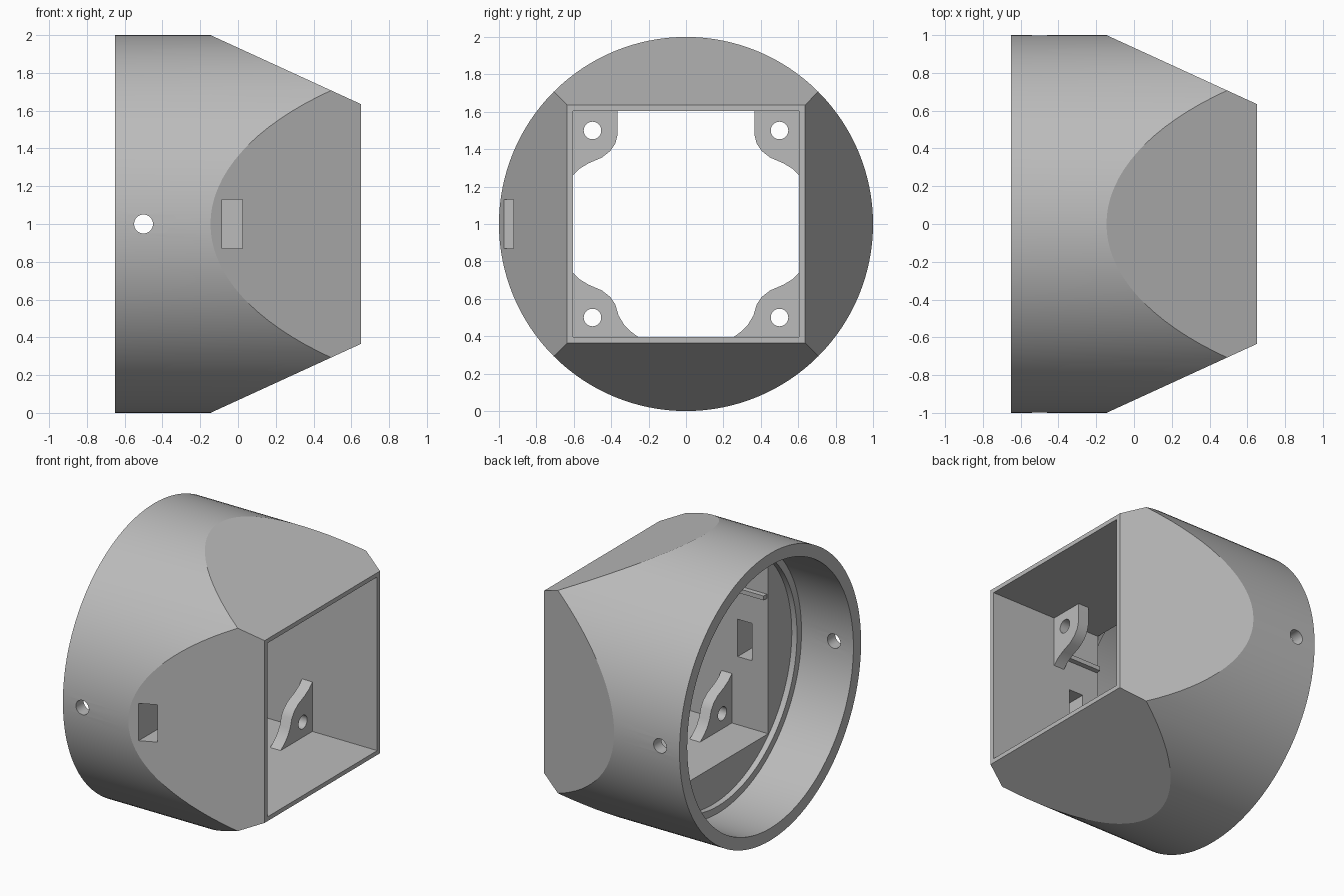
import bpy, bmesh, math
from mathutils import Vector

if "Cube" in bpy.data.objects:
    bpy.data.objects.remove(bpy.data.objects["Cube"])

grey = bpy.data.materials.new("plain_grey")
grey.use_nodes = True
grey.diffuse_color = (0.5, 0.5, 0.5, 1)
grey.node_tree.nodes["Principled BSDF"].inputs["Base Color"].default_value = (0.5, 0.5, 0.5, 1)
AXIS = Vector((0, 0, 1))  # the housing axis runs along x at this height


def circle(r, n=128, a=0.0, b=0.0):
    return [(a + r * math.cos(2 * math.pi * i / n), b + r * math.sin(2 * math.pi * i / n))
            for i in range(n)]


def rect(a0, a1, b0, b1):
    return [(a0, b0), (a1, b0), (a1, b1), (a0, b1)]


def prism(name, profile, start, end, axis="x", taper=1.0):
    """Extrude a closed profile along x (profile in y, z) or along y (profile in x, z)."""
    bm = bmesh.new()
    rings = []
    for pos, k in ((start, 1.0), (end, taper)):
        rings.append([bm.verts.new(AXIS + Vector((pos, a * k, b * k) if axis == "x" else (a * k, pos, b * k)))
                      for a, b in profile])
    bm.faces.new(rings[0])
    bm.faces.new(rings[1])
    n = len(profile)
    for i in range(n):
        j = (i + 1) % n
        bm.faces.new((rings[0][i], rings[0][j], rings[1][j], rings[1][i]))
    bmesh.ops.recalc_face_normals(bm, faces=bm.faces)
    mesh = bpy.data.meshes.new(name)
    bm.to_mesh(mesh)
    bm.free()
    mesh.materials.append(grey)
    obj = bpy.data.objects.new(name, mesh)
    bpy.context.collection.objects.link(obj)
    return obj


def select(obj):
    bpy.ops.object.select_all(action="DESELECT")
    obj.select_set(True)
    bpy.context.view_layer.objects.active = obj


def combine(obj, tool, operation="DIFFERENCE"):
    mod = obj.modifiers.new("bool", "BOOLEAN")
    mod.operation = operation
    mod.solver = "EXACT"
    mod.object = tool
    select(obj)
    bpy.ops.object.modifier_apply(modifier=mod.name)
    bpy.data.objects.remove(tool)


def smooth(obj):
    select(obj)
    bpy.ops.object.shade_smooth_by_angle(angle=math.radians(20))


# Housing: a round drum trimmed by a square taper
END, INNER = 0.635, 0.605
WIDE = 1.30
housing = prism("housing", circle(1.0), -0.65, 0.75)
combine(housing, prism("taper", rect(-WIDE, WIDE, -WIDE, WIDE), -0.80, 0.65, taper=END / WIDE), "INTERSECT")

# Round bore with a step, then the square duct
combine(housing, prism("bore", circle(0.915), -0.80, -0.25))
combine(housing, prism("bore_step", circle(0.865), -0.30, -0.21))
combine(housing, prism("duct", rect(-INNER, INNER, -INNER, INNER), -0.28, 0.80))

# Cross screw holes and the cable slot in the front wall
combine(housing, prism("screw_holes", circle(0.05, 32, -0.5), -1.2, 1.2, "y"))
combine(housing, prism("cable_slot", rect(-0.085, 0.025, -0.13, 0.13), -1.2, -0.5, "y"))
smooth(housing)

# Corner mounting tabs: the curved edge differs between top and bottom
E = 0.63
side_curve = [(E, 0.26), (0.605, 0.26), (0.57, 0.295), (0.52, 0.325), (0.45, 0.355), (0.405, 0.39), (0.378, 0.43)]
top_tab = side_curve + [(0.365, 0.48), (0.365, E), (E, E)]
bottom_tab = side_curve + [(0.36, 0.49), (0.33, 0.54), (0.295, 0.575), (0.255, 0.605), (0.255, E), (E, E)]
for side, sy in (("front", -1), ("back", 1)):
    for level, sz, shape in (("top", 1, top_tab), ("bottom", -1, bottom_tab)):
        tab = prism(f"{side}_{level}_tab", [(sy * a, sz * b) for a, b in shape], 0.07, 0.15)
        combine(tab, prism("tab_hole", circle(0.047, 32, sy * 0.5, sz * 0.5), 0.0, 0.3))
        smooth(tab)
    # Small rib on the duct wall behind the upper tab
    prism(f"{side}_rib", rect(*sorted((sy * 0.57, sy * E)), 0.335, 0.365), -0.20, 0.07)
